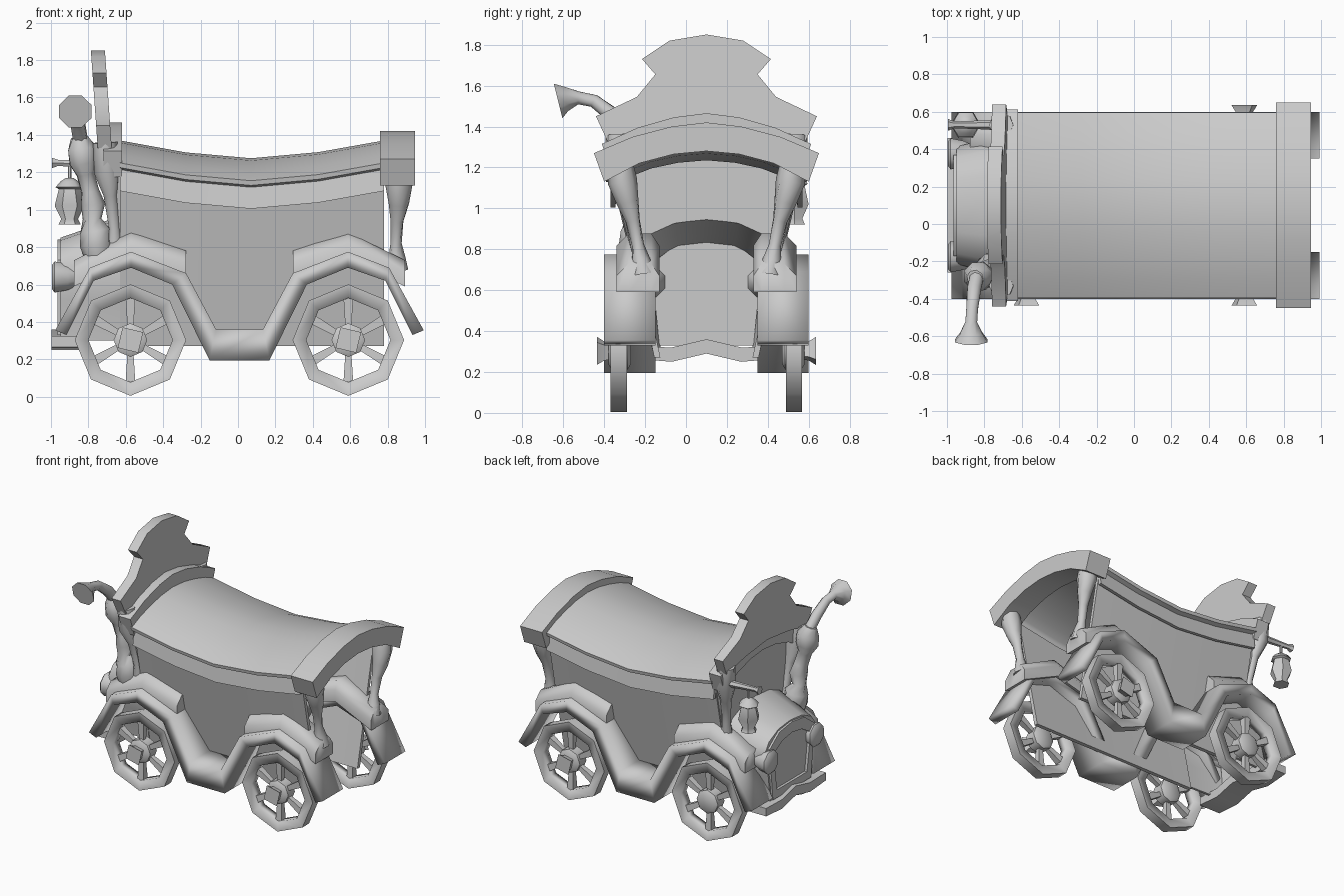
import bpy, bmesh, math
from mathutils import Vector

cube = bpy.data.objects.get("Cube")
if cube:
    bpy.data.objects.remove(cube)

YC = 0.10      # body centre line
MID = 0.008    # midpoint between the axles
SIDES = (("left", 1), ("right", -1))

grey = bpy.data.materials.new("plain grey")
grey.use_nodes = True
grey.diffuse_color = (0.6, 0.6, 0.6, 1)
bsdf = next(n for n in grey.node_tree.nodes if n.type == 'BSDF_PRINCIPLED')
bsdf.inputs["Base Color"].default_value = (0.6, 0.6, 0.6, 1)


def loft(name, rings, wrap=False, angle=48):
    """Skin a row of closed rings; points are (x, offset from centre line, z)."""
    bm = bmesh.new()
    rows = [[bm.verts.new((p[0], p[1] + YC, p[2])) for p in r] for r in rings]
    n = len(rows[0])
    pairs = list(zip(rows, rows[1:])) + ([(rows[-1], rows[0])] if wrap else [])
    for a, b in pairs:
        for i in range(n):
            j = (i + 1) % n
            bm.faces.new((a[i], a[j], b[j], b[i]))
    if not wrap:
        bm.faces.new(rows[0])
        bm.faces.new(rows[-1])
    bmesh.ops.recalc_face_normals(bm, faces=bm.faces)
    mesh = bpy.data.meshes.new(name)
    bm.to_mesh(mesh)
    bm.free()
    mesh.materials.append(grey)
    obj = bpy.data.objects.new(name, mesh)
    bpy.context.collection.objects.link(obj)
    bpy.ops.object.select_all(action='DESELECT')
    bpy.context.view_layer.objects.active = obj
    obj.select_set(True)
    bpy.ops.object.shade_smooth_by_angle(angle=math.radians(angle))


def tube(name, path, radii, sides=8, turn=0.0, angle=50):
    """Round or faceted tube along a path, with one radius per point."""
    pts = [Vector(p) for p in path]
    rings = []
    for i, p in enumerate(pts):
        d = pts[min(i + 1, len(pts) - 1)] - pts[max(i - 1, 0)]
        q = d.to_track_quat('Z', 'Y')
        rings.append([p + q @ Vector((math.cos(t), math.sin(t), 0)) * radii[i]
                      for t in (turn + math.tau * k / sides for k in range(sides))])
    loft(name, rings, angle=angle)


def both(half):
    """Complete a half section running from the centre outward."""
    return half + [(-v, z) for v, z in reversed(half) if v > 0]


def both_loop(outer, inner):
    """Closed band section from outer and inner halves, each from centre outward."""
    full = lambda h: [(-v, z) for v, z in reversed(h) if v > 0] + h
    return full(outer) + full(inner)[::-1]


def cross_loft(name, section, x0, x1, lean=0.0, angle=48):
    """Extrude a (v, z) section along x, optionally leaning with height."""
    loft(name, [[(x + lean * (z - 1.4), v, z) for v, z in section] for x in (x0, x1)],
         angle=angle)


def crown(x):
    """Height of the sagging roof ridge."""
    return 1.275 + 0.095 * min(1.0, abs(x - 0.07) / 0.7) ** 1.6


# Wheels
def wheel(name, cx, s, capped):
    cz, cv = 0.303, s * 0.428
    sec = [(0.298, -0.04), (0.298, 0.04), (0.225, 0.034), (0.225, -0.034)]
    loft(name + "_rim", [[(cx + r * math.cos(t), cv + w, cz + r * math.sin(t)) for r, w in sec]
         for t in (math.tau * k / 8 for k in range(8))], wrap=True, angle=92)
    for k in range(6):
        t = math.pi / 2 + math.tau * k / 6
        path = [(cx + r * math.cos(t), cv, cz + r * math.sin(t)) for r in (0.06, 0.24)]
        tube(f"{name}_spoke_{k}", path, (0.022, 0.038), 4, math.pi / 4)
    hub = [(cx, s * v, cz) for v in (0.37, 0.385, 0.465, 0.48)]
    tube(name + "_hub", hub, (0.065, 0.09, 0.09, 0.065), 8)
    if capped:
        cap = [(cx, s * v, cz) for v in (0.47, 0.5, 0.535)]
        tube(name + "_hub_cap", cap, (0.05, 0.055, 0.08), 4, 0.55)


for label, s in SIDES:
    wheel(f"front_{label}_wheel", -0.575, s, s < 0)
    wheel(f"rear_{label}_wheel", 0.59, s, True)

# Fenders joined by a running board, with a raised hump above each wheel
top = [(0.985, 0.355), (0.80, 0.69), (0.58, 0.775), (0.285, 0.66), (0.125, 0.36)]
low = [(0.16, 0.195), (0.36, 0.60), (0.58, 0.69), (0.78, 0.62), (0.925, 0.33)]
ribbon = [(-x, z) for x, z in top] + top[::-1] + low[::-1] + [(-x, z) for x, z in low]
hump_low = [(0.885, 0.59), (0.58, 0.73), (0.285, 0.655)]
hump_top = [(0.285, 0.78), (0.58, 0.878), (0.885, 0.73)]
hump_slices = ((0.23, 0.06), (0.27, 0.0), (0.38, 0.0), (0.44, 0.06))
for label, s in SIDES:
    loft(f"{label}_fender", [[(x + MID, s * v, z) for x, z in ribbon] for v in (0.25, 0.5)],
         angle=92)
    for end, e in (("front", -1), ("rear", 1)):
        rings = [[(e * x + MID, s * v, z) for x, z in hump_low] +
                 [(e * x + MID, s * v, z - drop) for x, z in hump_top]
                 for v, drop in hump_slices]
        loft(f"{end}_{label}_fender_hump", rings, angle=70)

# Saddle-shaped roof with eaves and a valance flaring outward below
stations = (-0.63, -0.28, 0.07, 0.43, 0.78)
roof_out = [(0, 0), (0.14, -0.012), (0.27, -0.04), (0.39, -0.075), (0.495, -0.12),
            (0.49, -0.145), (0.455, -0.155), (0.47, -0.27)]
roof_in = [(0, -0.04), (0.14, -0.052), (0.27, -0.08), (0.36, -0.115), (0.42, -0.15),
           (0.43, -0.16), (0.435, -0.17), (0.445, -0.27)]
loft("roof", [[(x, v, crown(x) + z) for v, z in both_loop(roof_out, roof_in)]
              for x in stations], angle=35)

# Thin cabin walls leaning outward, with no floor and an open back
for label, s in SIDES:
    wall = lambda x: [(x, s * 0.445, crown(x) - 0.2), (x, s * 0.255, 0.27),
                      (x, s * 0.225, 0.27), (x, s * 0.42, crown(x) - 0.2)]
    loft(f"{label}_cabin_wall", [wall(x) for x in stations])
panel_top = [(0, 1.34), (0.25, 1.30), (0.44, 1.2)]
panel_low = [(0, 0.95), (0.20, 0.92), (0.36, 0.82)]
cross_loft("front_panel", both_loop(panel_top, panel_low), -0.66, -0.63)

# Arched hoops at both ends of the roof
hoop_out = [(0, 1.42), (0.17, 1.40), (0.36, 1.35), (0.55, 1.27)]
hoop_in = [(0, 1.28), (0.16, 1.265), (0.33, 1.22), (0.50, 1.13)]
cross_loft("rear_hoop", both_loop(hoop_out, hoop_in), 0.76, 0.945, angle=60)
lifted = lambda pts: [(v * 0.93, z + 0.045) for v, z in pts]
cross_loft("front_hoop", both_loop(lifted(hoop_out), lifted(hoop_in)), -0.72, -0.62, angle=60)

# Tall crest leaning forward over the front
crest = both([(0, 1.85), (0.18, 1.82), (0.315, 1.73), (0.25, 1.655), (0.34, 1.545),
              (0.54, 1.45), (0.485, 1.33), (0.25, 1.38), (0, 1.41)])
cross_loft("front_crest", crest, -0.755, -0.68, lean=-0.07, angle=70)

# Flared posts carrying the hoops
for label, s in SIDES:
    tube(f"rear_{label}_post",
         [(0.86, s * 0.42, 1.20), (0.86, s * 0.41, 1.13), (0.86, s * 0.385, 1.03),
          (0.85, s * 0.36, 0.94), (0.845, s * 0.335, 0.82), (0.85, s * 0.32, 0.75),
          (0.85, s * 0.31, 0.68)],
         (0.065, 0.072, 0.055, 0.036, 0.03, 0.045, 0.06), 8)
    tube(f"front_{label}_post",
         [(-0.71, s * 0.43, 1.36), (-0.70, s * 0.42, 1.20), (-0.68, s * 0.39, 1.08),
          (-0.66, s * 0.36, 0.90), (-0.66, s * 0.34, 0.74)],
         (0.065, 0.07, 0.04, 0.032, 0.05), 8)


# Hollow engine hood, rounded across, rising toward the cabin and open below
def hood_ring(x, w, lift):
    out = [(0, 0.86), (0.15, 0.845), (0.27, 0.79), (0.33, 0.70), (0.28, 0.52), (0.25, 0.30)]
    out = [(v * w, z + lift * (z > 0.75)) for v, z in out]
    inn = [(v * 0.93, z - 0.025 * (z > 0.4)) for v, z in out]
    return [(x, v, z) for v, z in both_loop(out, inn)]


loft("hood", [hood_ring(-0.95, 0.95, -0.01), hood_ring(-0.82, 1.05, 0.035),
              hood_ring(-0.63, 1.08, 0.11)])

# Grille panel set inside a raised frame
grille_out = [(0, 0.84), (0.15, 0.82), (0.27, 0.73), (0.25, 0.52), (0.23, 0.33), (0, 0.33)]
grille_in = [(0, 0.76), (0.12, 0.74), (0.22, 0.68), (0.20, 0.52), (0.18, 0.39), (0, 0.39)]
cross_loft("grille_panel", both(grille_out), -0.945, -0.925)
loft("grille_frame", [[(x, v, z) for v, z in both(pts)] for x, pts in
                      ((-0.94, grille_out), (-0.965, grille_out),
                       (-0.965, grille_in), (-0.94, grille_in))], wrap=True)
bumper = both_loop([(0, 0.36), (0.17, 0.32), (0.36, 0.325)], [(0, 0.29), (0.17, 0.25), (0.36, 0.265)])
cross_loft("front_bumper", bumper, -0.998, -0.82)
for label, s in SIDES:
    tube(f"{label}_headlamp", [(x, s * 0.275, 0.64) for x in (-0.86, -0.91, -0.98, -0.995)],
         (0.05, 0.075, 0.09, 0.07), 8, math.pi / 8)

# Horn on the right, rising from the fender and turning outward
tube("horn_pipe",
     [(-0.75, -0.34, 0.74), (-0.755, -0.34, 0.81), (-0.765, -0.34, 0.89), (-0.78, -0.35, 0.95),
      (-0.775, -0.35, 1.03), (-0.79, -0.36, 1.10), (-0.815, -0.37, 1.19), (-0.825, -0.38, 1.25),
      (-0.835, -0.38, 1.33), (-0.85, -0.39, 1.39)],
     (0.07, 0.09, 0.085, 0.05, 0.065, 0.05, 0.05, 0.08, 0.08, 0.045), 8)
tube("horn_bell",
     [(-0.84, -0.38, 1.36), (-0.855, -0.45, 1.45), (-0.865, -0.55, 1.525), (-0.87, -0.625, 1.54),
      (-0.87, -0.685, 1.535), (-0.87, -0.725, 1.525)],
     (0.04, 0.04, 0.034, 0.034, 0.065, 0.094), 8, math.pi / 8)

# Lantern hanging from an arm on the left
tube("lantern_arm", [(-0.66, 0.43, 1.24), (-0.78, 0.43, 1.24), (-0.96, 0.43, 1.25),
                     (-0.995, 0.43, 1.25)], (0.04, 0.025, 0.018, 0.032), 6)
tube("lantern_hook", [(-0.90, 0.43, 1.25), (-0.90, 0.43, 1.14)], (0.01, 0.01), 6)
tube("lantern", [(-0.90, 0.43, z) for z in (1.17, 1.15, 1.12, 1.11, 1.02, 0.95, 0.92)],
     (0.02, 0.05, 0.075, 0.058, 0.08, 0.045, 0.06), 6)
